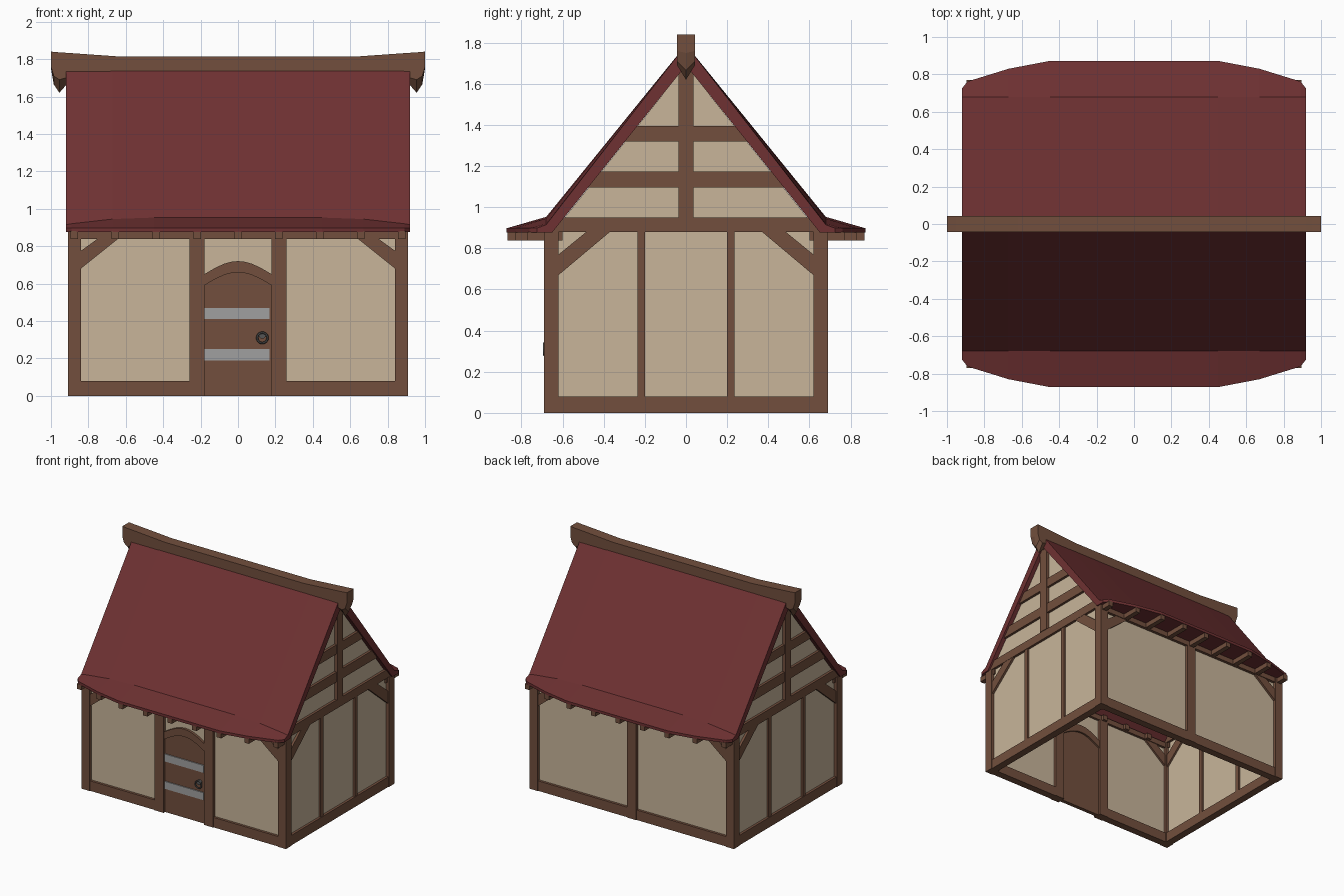
import bpy, bmesh, math

if "Cube" in bpy.data.objects:
    bpy.data.objects.remove(bpy.data.objects["Cube"])


def material(name, r, g, b):
    m = bpy.data.materials.new(name)
    lin = [((c / 255 + 0.055) / 1.055) ** 2.4 for c in (r, g, b)]
    m.diffuse_color = (*lin, 1)
    m.use_nodes = True
    m.node_tree.nodes["Principled BSDF"].inputs["Base Color"].default_value = m.diffuse_color
    return m


WOOD = material("brown timber", 114, 79, 61)
RED = material("red roof", 110, 49, 50)
TAN = material("tan plaster", 200, 181, 154)
STEEL = material("grey steel", 160, 160, 160)
IRON = material("dark iron", 85, 85, 85)


def loft(name, sections, mat):
    """Skin a list of equal closed rings and cap both ends."""
    bm = bmesh.new()
    rings = [[bm.verts.new(p) for p in s] for s in sections]
    n = len(rings[0])
    for a, b in zip(rings, rings[1:]):
        for i in range(n):
            j = (i + 1) % n
            bm.faces.new((a[i], a[j], b[j], b[i]))
    bm.faces.new(rings[0])
    bm.faces.new(rings[-1])
    bmesh.ops.recalc_face_normals(bm, faces=bm.faces)
    me = bpy.data.meshes.new(name)
    bm.to_mesh(me)
    bm.free()
    me.materials.append(mat)
    ob = bpy.data.objects.new(name, me)
    bpy.context.collection.objects.link(ob)
    return ob


def prism(name, pts, axis, a, b, mat):
    """Extrude a (y,z) profile along x or an (x,z) profile along y."""
    def place(t):
        return [(t, u, z) if axis == "x" else (u, t, z) for u, z in pts]
    return loft(name, [place(a), place(b)], mat)


def box(name, x, y, z, mat):
    pts = [(x[0], z[0]), (x[1], z[0]), (x[1], z[1]), (x[0], z[1])]
    return prism(name, pts, "y", y[0], y[1], mat)


def under_roof(z):
    """Half width of the gable at a height."""
    return (1.70 - z) / 1.25


# Corner posts
for sx in (1, -1):
    for sy in (1, -1):
        box("corner_post", (sx * .84, sx * .91), (sy * .62, sy * .69), (0, .88), WOOD)

# Front and back: plates, rafter ends and corner braces
for s in (1, -1):
    box("top_plate", (-.84, .84), (s * .625, s * .688), (.837, .88), WOOD)
    for i in range(-4, 5):
        reach = {4: .77, 3: .83}.get(abs(i), .868)
        x = i * .219
        box("rafter_end", (x - .02, x + .02), (s * .60, s * reach), (.838, .88), WOOD)
    for m in (1, -1):
        brace = [(m * .84, .68), (m * .84, .775), (m * .75, .84), (m * .64, .84)]
        prism("long_wall_brace", brace, "y", s * .63, s * .683, WOOD)

# Front wall: door posts, sills and plaster
for s in (1, -1):
    box("door_post", (s * .18, s * .26), (-.69, -.62), (0, .84), WOOD)
    box("front_sill", (s * .26, s * .84), (-.685, -.625), (0, .08), WOOD)
    box("front_plaster", (s * .25, s * .85), (-.665, -.645), (.07, .845), TAN)

# Back wall: centre post, sill and plaster
box("back_post", (-.04, .04), (.62, .69), (0, .84), WOOD)
box("back_sill", (-.84, .84), (.625, .685), (0, .08), WOOD)
box("back_plaster", (-.85, .85), (.645, .665), (.07, .845), TAN)

# Door with arched head
STEPS = 10
arch = [(-.18 + .36 * i / STEPS,
         .65 + .07 * math.sin(math.pi * i / STEPS)) for i in range(STEPS + 1)]
lower = [(x, z - .06) for x, z in arch]
prism("door_arch", arch + lower[::-1], "y", -.685, -.625, WOOD)
prism("door", lower + [(.18, 0), (-.18, 0)], "y", -.67, -.64, WOOD)
prism("door_head_plaster", arch + [(.18, .845), (-.18, .845)], "y", -.665, -.645, TAN)
for z in (.19, .41):
    box("door_strap", (-.178, .168), (-.678, -.67), (z, z + .06), STEEL)

# Door handle: plate and ring
bpy.ops.mesh.primitive_cylinder_add(vertices=12, radius=.02, depth=.02,
                                    location=(.13, -.677, .325), rotation=(math.pi / 2, 0, 0))
plate = bpy.context.object
plate.name = "handle_plate"
plate.data.materials.append(IRON)
bpy.ops.mesh.primitive_torus_add(major_segments=16, minor_segments=6, major_radius=.028,
                                 minor_radius=.006, location=(.13, -.69, .31),
                                 rotation=(math.pi / 2, 0, 0))
ring = bpy.context.object
ring.name = "handle_ring"
ring.data.materials.append(IRON)

# Gable ends
for s in (1, -1):
    box("side_sill", (s * .845, s * .905), (-.62, .62), (0, .08), WOOD)
    for y in (-.218, .218):
        box("side_stud", (s * .85, s * .9), (y - .018, y + .018), (.08, .88), WOOD)
    for m in (1, -1):
        brace = [(m * .62, .67), (m * .62, .77), (m * .485, .88), (m * .37, .88)]
        prism("side_brace", brace, "x", s * .85, s * .903, WOOD)
    for z0, z1 in ((.88, .95), (1.095, 1.175), (1.32, 1.395)):
        a, b = under_roof(z0), under_roof(z1)
        prism("gable_beam", [(-a, z0), (a, z0), (b, z1), (-b, z1)],
              "x", s * .845, s * .905, WOOD)
    box("king_post", (s * .84, s * .91), (-.037, .037), (.95, 1.67), WOOD)
    wall = [(-.63, .07), (.63, .07), (.63, .9), (0, 1.69), (-.63, .9)]
    prism("gable_plaster", wall, "x", s * .865, s * .885, TAN)

# Roof: lofted along x, with eaves that swell towards the middle
half = [(.92, .725, .915), (.89, .762, .92), (.67, .83, .945), (.45, .872, .953)]
stations = [(-x, e, f) for x, e, f in half] + half[::-1]
sections = []
for x, eave, fold in stations:
    right = [(.68, fold), (eave, .898), (eave, .876), (.65, .878)]
    ring_yz = [(0, 1.79)] + right + [(0, 1.69)] + [(-y, z) for y, z in right[::-1]]
    sections.append([(x, y, z) for y, z in ring_yz])
loft("roof", sections, RED)

# Ridge beam with raised, hooked ends: x, top, side bottom, keel
half = [(1.0, 1.84, 1.76, 1.75), (.985, 1.839, 1.71, 1.665), (.955, 1.836, 1.69, 1.62),
        (.92, 1.834, 1.70, 1.66), (.62, 1.813, 1.71, 1.70)]
stations = [(-x, *r) for x, *r in half] + half[::-1]
loft("ridge_beam", [[(x, -.043, t), (x, .043, t), (x, .043, b), (x, 0, k), (x, -.043, b)]
                    for x, t, b, k in stations], WOOD)
